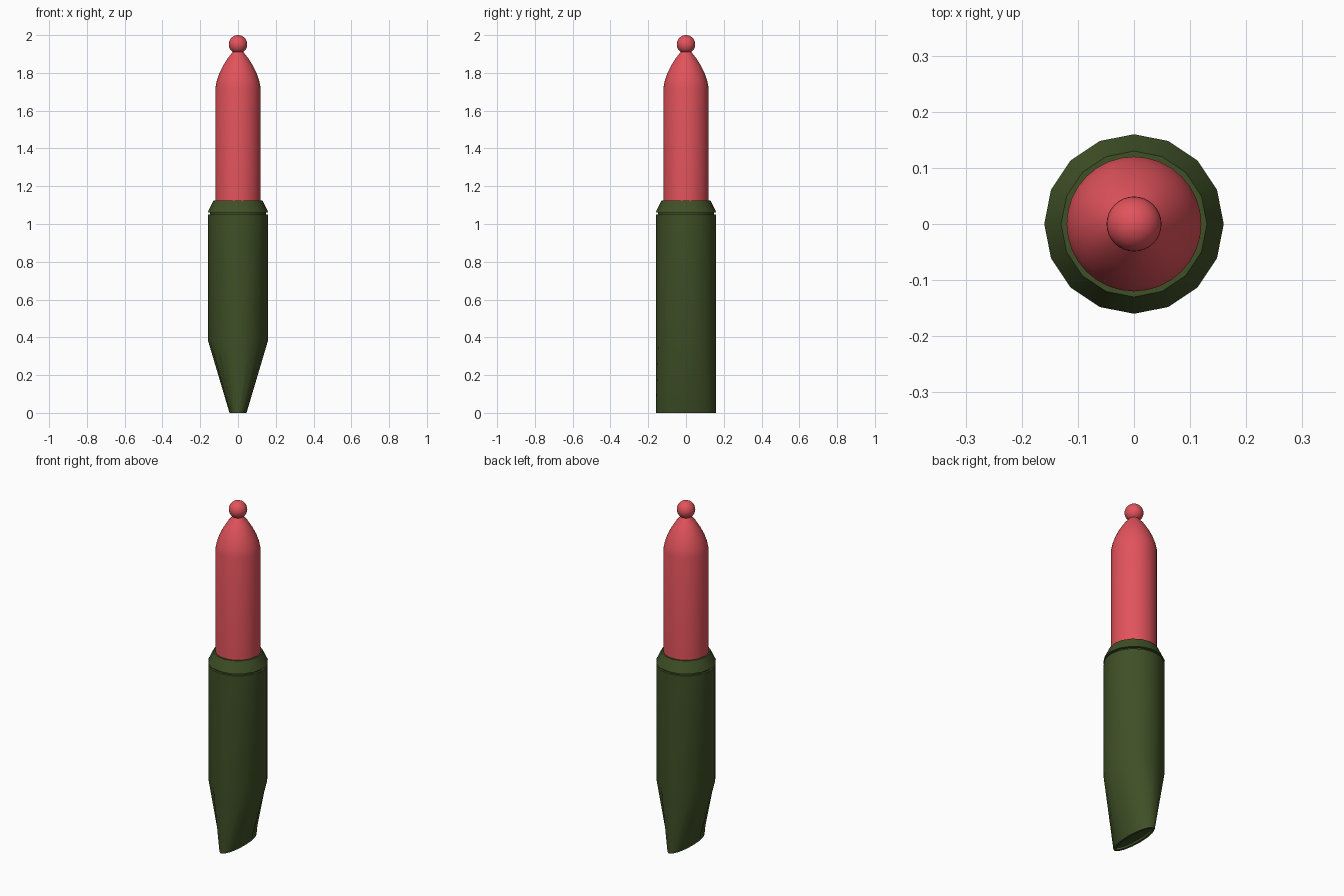
import bpy, bmesh, math

if "Cube" in bpy.data.objects:
    bpy.data.objects.remove(bpy.data.objects["Cube"])


def material(name, rgb):
    m = bpy.data.materials.new(name)
    m.diffuse_color = (*rgb, 1)
    m.use_nodes = True
    m.node_tree.nodes["Principled BSDF"].inputs["Base Color"].default_value = m.diffuse_color
    return m


green = material("olive green", (0.050, 0.080, 0.020))
red = material("coral red", (0.76, 0.086, 0.107))


def loft(name, rings, sides, mat, angle=35):
    """Stack of elliptical rings (rx, ry, z), capped at both ends."""
    bm = bmesh.new()
    loops = []
    for rx, ry, z in rings:
        loops.append([bm.verts.new((rx * math.cos(2 * math.pi * i / sides),
                                    ry * math.sin(2 * math.pi * i / sides), z))
                      for i in range(sides)])
    for a, b in zip(loops, loops[1:]):
        for i in range(sides):
            j = (i + 1) % sides
            bm.faces.new((a[i], a[j], b[j], b[i]))
    bm.faces.new(loops[0][::-1])
    bm.faces.new(loops[-1])
    bmesh.ops.recalc_face_normals(bm, faces=bm.faces)
    me = bpy.data.meshes.new(name)
    bm.to_mesh(me)
    bm.free()
    ob = bpy.data.objects.new(name, me)
    bpy.context.collection.objects.link(ob)
    me.materials.append(mat)
    bpy.ops.object.select_all(action='DESELECT')
    ob.select_set(True)
    bpy.context.view_layer.objects.active = ob
    bpy.ops.object.shade_smooth_by_angle(angle=math.radians(angle))
    return ob


def round_rings(profile):
    return [(r, r, z) for r, z in profile]


# Tube body: round above, pinched flat in x at the foot, with a shallow recess
loft("tube_body", [(0.032, 0.142, 0.012), (0.032, 0.142, 0.0), (0.045, 0.158, 0.0),
                   (0.158, 0.158, 0.38), (0.158, 0.158, 1.05), (0.14, 0.14, 1.052)],
     16, green)

# Sloped collar with a thin groove below it
loft("collar", round_rings([(0.148, 1.045), (0.148, 1.06), (0.16, 1.062),
                            (0.13, 1.125), (0.11, 1.125)]), 16, green)

# Pointed nozzle
loft("nozzle", round_rings([(0.12, 1.06), (0.12, 1.72), (0.112, 1.76), (0.098, 1.80),
                            (0.078, 1.84), (0.053, 1.88), (0.024, 1.915), (0.024, 1.94)]),
     32, red)

# Ball on the tip
bpy.ops.mesh.primitive_uv_sphere_add(segments=32, ring_count=16, radius=0.049,
                                     location=(0, 0, 1.951))
ball = bpy.context.object
ball.name = "tip_ball"
ball.data.materials.append(red)
bpy.ops.object.shade_smooth()
